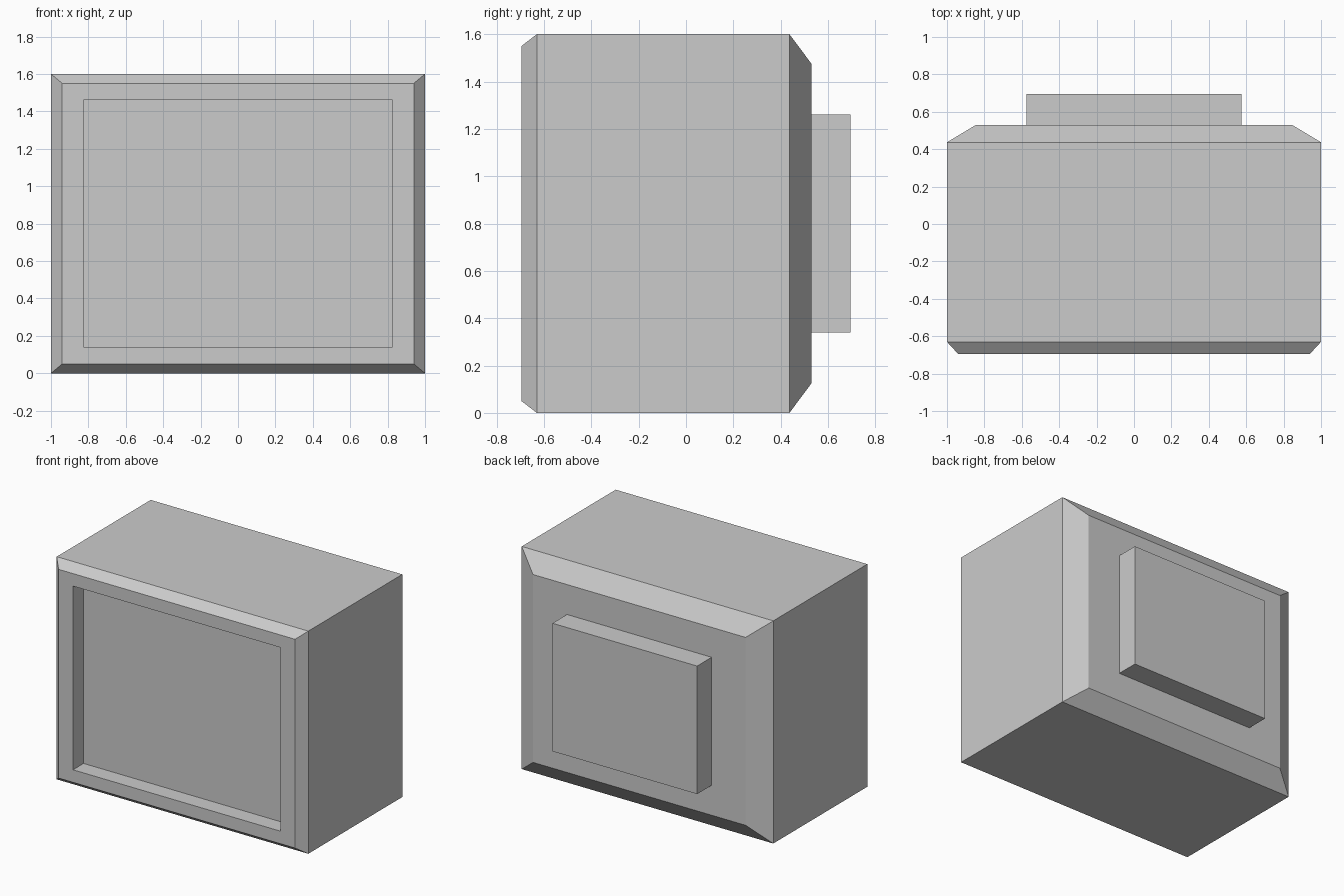
import bpy
import bmesh

old = bpy.data.objects.get("Cube")
if old:
    bpy.data.objects.remove(old, do_unlink=True)

# One plain grey for the whole model
grey = bpy.data.materials.new("plain grey")
grey.use_nodes = True
colour = (0.6, 0.6, 0.6, 1)
grey.diffuse_color = colour
grey.node_tree.nodes["Principled BSDF"].inputs["Base Color"].default_value = colour


def loft(name, sections):
    """Join rectangles (y, half width, bottom, top) in order and cap both ends."""
    bm = bmesh.new()
    rings = []
    for y, w, low, high in sections:
        corners = ((-w, low), (w, low), (w, high), (-w, high))
        rings.append([bm.verts.new((x, y, z)) for x, z in corners])
    for a, b in zip(rings, rings[1:]):
        for i in range(4):
            j = (i + 1) % 4
            bm.faces.new((a[i], a[j], b[j], b[i]))
    bm.faces.new(rings[0])
    bm.faces.new(rings[-1])
    bmesh.ops.recalc_face_normals(bm, faces=bm.faces)
    mesh = bpy.data.meshes.new(name)
    bm.to_mesh(mesh)
    bm.free()
    mesh.materials.append(grey)
    obj = bpy.data.objects.new(name, mesh)
    bpy.context.collection.objects.link(obj)
    return obj


# Casing: recessed screen, front rim, chamfers, straight sides, tapered back
loft("casing", [
    (-0.575, 0.825, 0.14, 1.46),
    (-0.695, 0.825, 0.14, 1.46),
    (-0.695, 0.94, 0.05, 1.55),
    (-0.63, 1.0, 0.0, 1.6),
    (0.437, 1.0, 0.0, 1.6),
    (0.53, 0.845, 0.125, 1.475),
])

# Raised block on the back
loft("back_block", [
    (0.52, 0.575, 0.34, 1.26),
    (0.695, 0.575, 0.34, 1.26),
])
